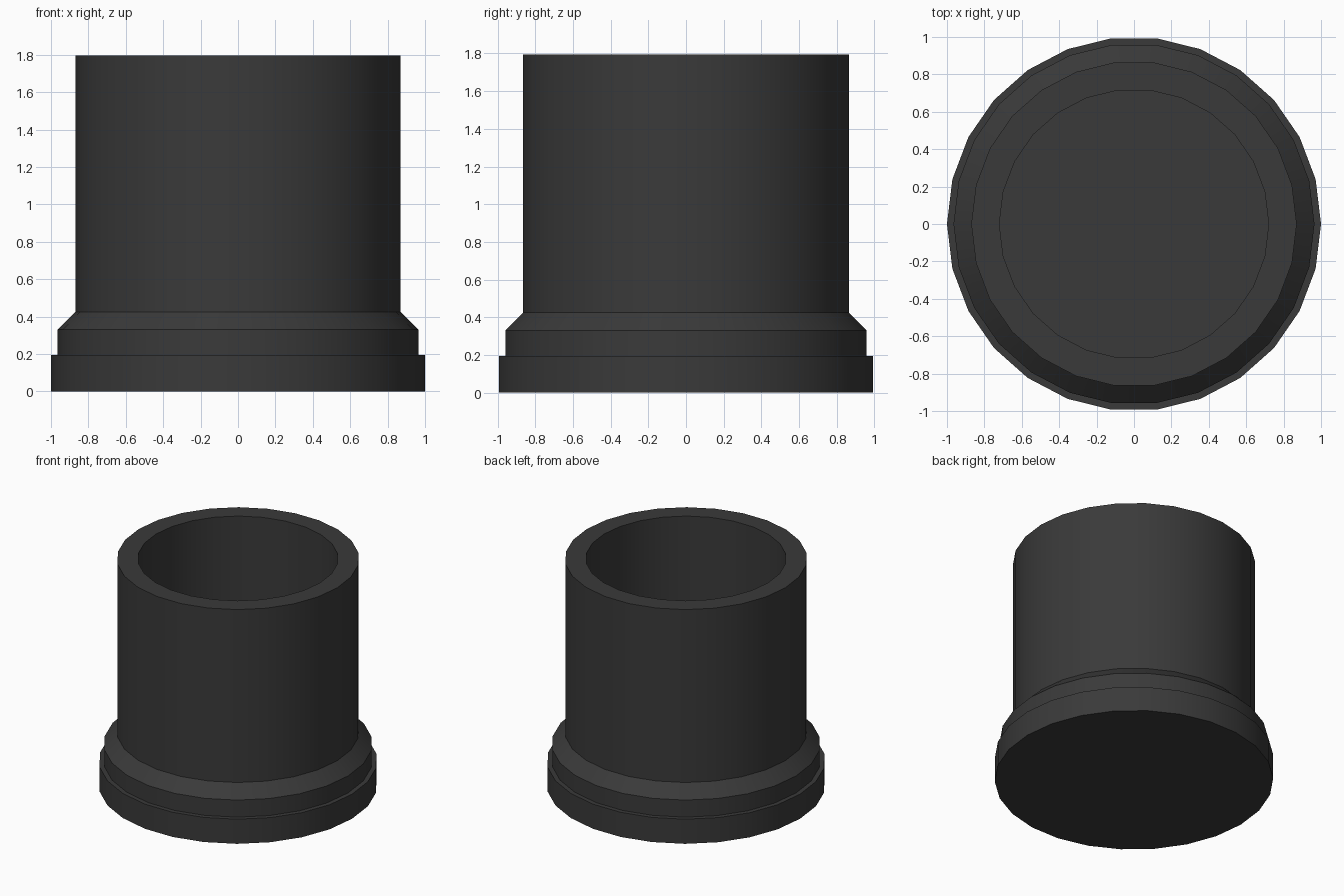
import bpy
import bmesh
import math

SIDES = 26

cube = bpy.data.objects.get("Cube")
if cube:
    bpy.data.objects.remove(cube, do_unlink=True)

# Single dark grey material
charcoal = bpy.data.materials.new("charcoal grey")
charcoal.use_nodes = True
colour = (0.042, 0.042, 0.042, 1.0)
charcoal.diffuse_color = colour
charcoal.node_tree.nodes["Principled BSDF"].inputs["Base Color"].default_value = colour


def lathe(name, profile, material):
    """Turn a (radius, height) profile around z and cap both ends."""
    bm = bmesh.new()
    rings = []
    for radius, height in profile:
        angles = [math.tau * i / SIDES for i in range(SIDES)]
        rings.append([bm.verts.new((radius * math.cos(a), radius * math.sin(a), height))
                      for a in angles])
    for low, high in zip(rings, rings[1:]):
        for i in range(SIDES):
            j = (i + 1) % SIDES
            bm.faces.new((low[i], low[j], high[j], high[i]))
    bm.faces.new(rings[0][::-1])
    bm.faces.new(rings[-1])
    bmesh.ops.recalc_face_normals(bm, faces=bm.faces)
    mesh = bpy.data.meshes.new(name)
    bm.to_mesh(mesh)
    bm.free()
    mesh.materials.append(material)
    obj = bpy.data.objects.new(name, mesh)
    bpy.context.collection.objects.link(obj)
    bpy.ops.object.select_all(action='DESELECT')
    obj.select_set(True)
    bpy.context.view_layer.objects.active = obj
    bpy.ops.object.shade_smooth_by_angle(angle=math.radians(30))
    return obj


# Hollow cup: stepped foot, chamfered collar, straight wall, rim and inner floor
lathe("cup_body", [
    (1.0, 0.0), (1.0, 0.195),        # foot
    (0.965, 0.195), (0.965, 0.33),   # collar
    (0.87, 0.425), (0.87, 1.795),    # chamfer and outer wall
    (0.72, 1.795), (0.72, 0.2),      # rim and inner wall
], charcoal)
